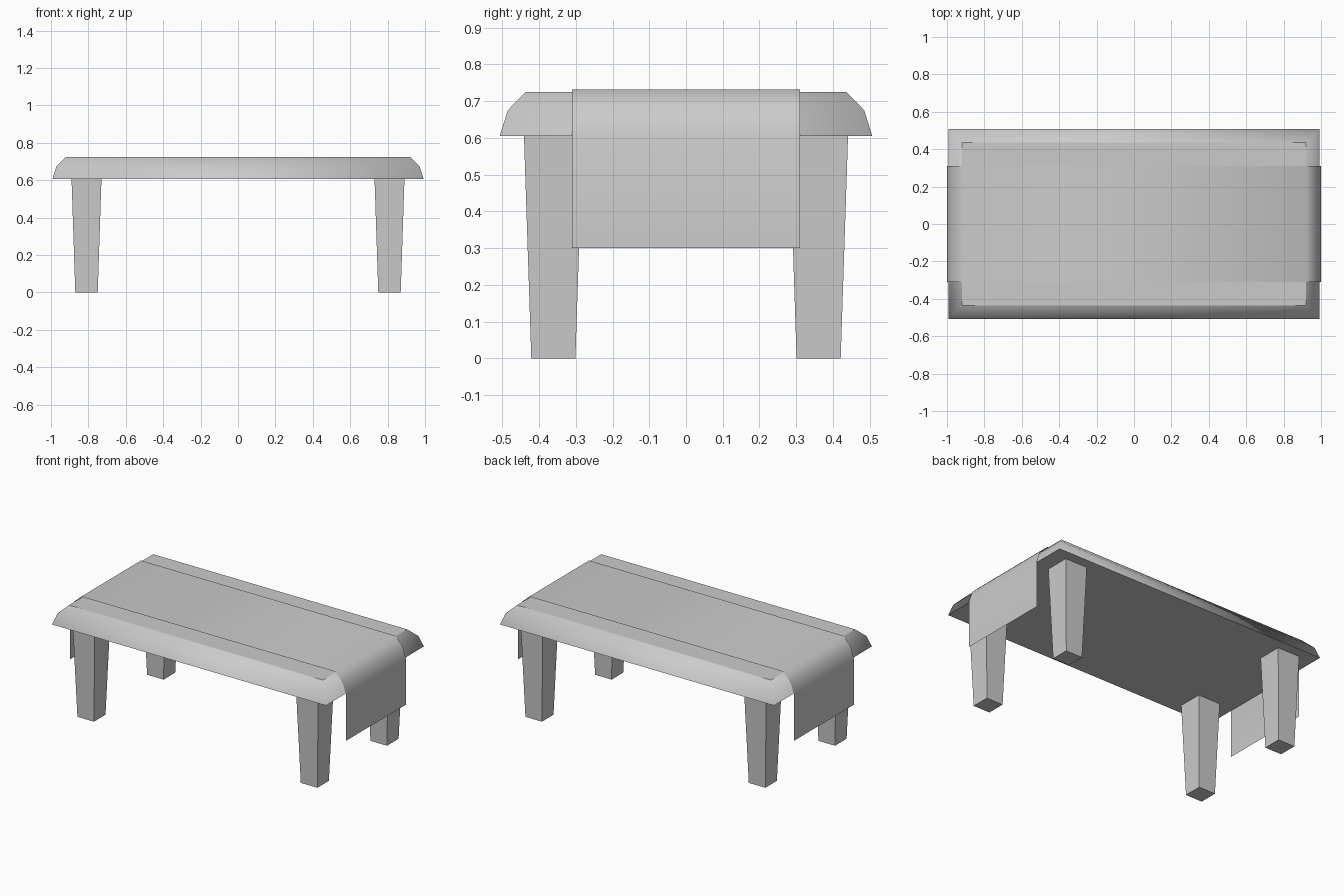
import bpy
import bmesh

cube = bpy.data.objects.get("Cube")
if cube:
    bpy.data.objects.remove(cube, do_unlink=True)

grey = bpy.data.materials.new("plain grey")
grey.use_nodes = True
grey.diffuse_color = (0.6, 0.6, 0.6, 1)
grey.node_tree.nodes["Principled BSDF"].inputs["Base Color"].default_value = (0.6, 0.6, 0.6, 1)


def add_object(name, bm):
    mesh = bpy.data.meshes.new(name)
    bm.to_mesh(mesh)
    bm.free()
    mesh.materials.append(grey)
    obj = bpy.data.objects.new(name, mesh)
    bpy.context.collection.objects.link(obj)
    return obj


def stacked_block(name, levels, center=(0, 0), smooth_sides=False):
    """Closed solid through rectangles given as (half x, half y, z)."""
    bm = bmesh.new()
    rings = []
    for hx, hy, z in levels:
        corners = ((-hx, -hy), (hx, -hy), (hx, hy), (-hx, hy))
        rings.append([bm.verts.new((center[0] + x, center[1] + y, z)) for x, y in corners])
    for low, high in zip(rings, rings[1:]):
        for i in range(4):
            j = (i + 1) % 4
            bm.faces.new((low[i], low[j], high[j], high[i])).smooth = smooth_sides
    # Flat caps with crisp rims
    for cap in (bm.faces.new(rings[0][::-1]), bm.faces.new(rings[-1])):
        for edge in cap.edges:
            edge.smooth = False
    return add_object(name, bm)


# Table top with a two-step bevelled edge
stacked_block("table_top", [(0.993, 0.507, 0.605), (0.97, 0.485, 0.675),
                            (0.92, 0.436, 0.725)], smooth_sides=True)

# Four tapered legs
for side, sx in (("left", 1), ("right", -1)):
    for end, sy in (("front", -1), ("back", 1)):
        stacked_block(f"{end}_{side}_leg", [(0.06, 0.06, 0), (0.08, 0.08, 0.606)],
                      center=(sx * 0.81, sy * 0.361))

# Cloth runner draped over both ends
half = [(0.92, 0.732), (0.976, 0.68), (1.0, 0.605), (1.0, 0.3)]
profile = [(-x, z) for x, z in reversed(half)] + half
bm = bmesh.new()
rows = [[bm.verts.new((x, y, z)) for y in (-0.31, 0.31)] for x, z in profile]
for a, b in zip(rows, rows[1:]):
    bm.faces.new((a[0], b[0], b[1], a[1])).smooth = True
add_object("cloth_runner", bm)
